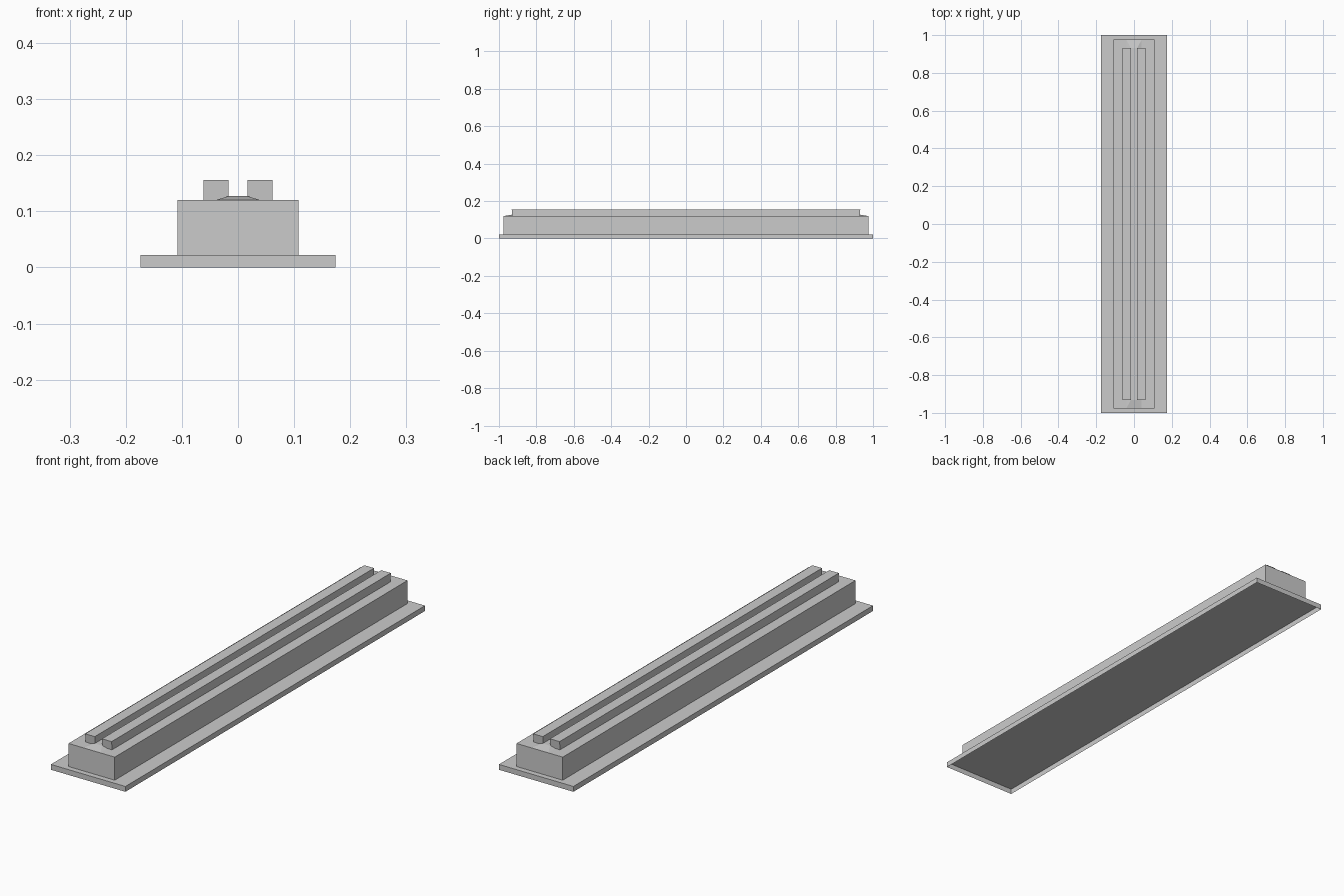
import bpy, bmesh

if "Cube" in bpy.data.objects:
    bpy.data.objects.remove(bpy.data.objects["Cube"])


def frustum(name, bottom, top, z0, z1, x=0.0, skip_bottom=False):
    """Four-sided block; bottom and top are (half width, half length)."""
    bm = bmesh.new()
    rings = []
    for (hx, hy), z in ((bottom, z0), (top, z1)):
        rings.append([bm.verts.new((x + sx * hx, sy * hy, z))
                      for sx, sy in ((-1, -1), (1, -1), (1, 1), (-1, 1))])
    low, high = rings
    bm.faces.new(high)
    if not skip_bottom:
        bm.faces.new(low[::-1])
    for i in range(4):
        j = (i + 1) % 4
        bm.faces.new((low[i], low[j], high[j], high[i]))
    mesh = bpy.data.meshes.new(name)
    bm.to_mesh(mesh)
    bm.free()
    obj = bpy.data.objects.new(name, mesh)
    bpy.context.collection.objects.link(obj)
    return obj


# Base flange, a shallow tray open underneath
frustum("base_flange", (0.174, 1.0), (0.174, 1.0), 0.0, 0.0225, skip_bottom=True)

# Main body
frustum("body", (0.108, 0.977), (0.108, 0.977), 0.0225, 0.12, skip_bottom=True)

# Low raised floor between the rails, sloping down at its ends
frustum("channel_floor", (0.04, 0.975), (0.017, 0.932), 0.12, 0.127, skip_bottom=True)

# Twin rails
for side, label in ((-1, "left"), (1, "right")):
    frustum(label + "_rail", (0.0225, 0.929), (0.0225, 0.932), 0.12, 0.156,
            x=side * 0.0393, skip_bottom=True)
